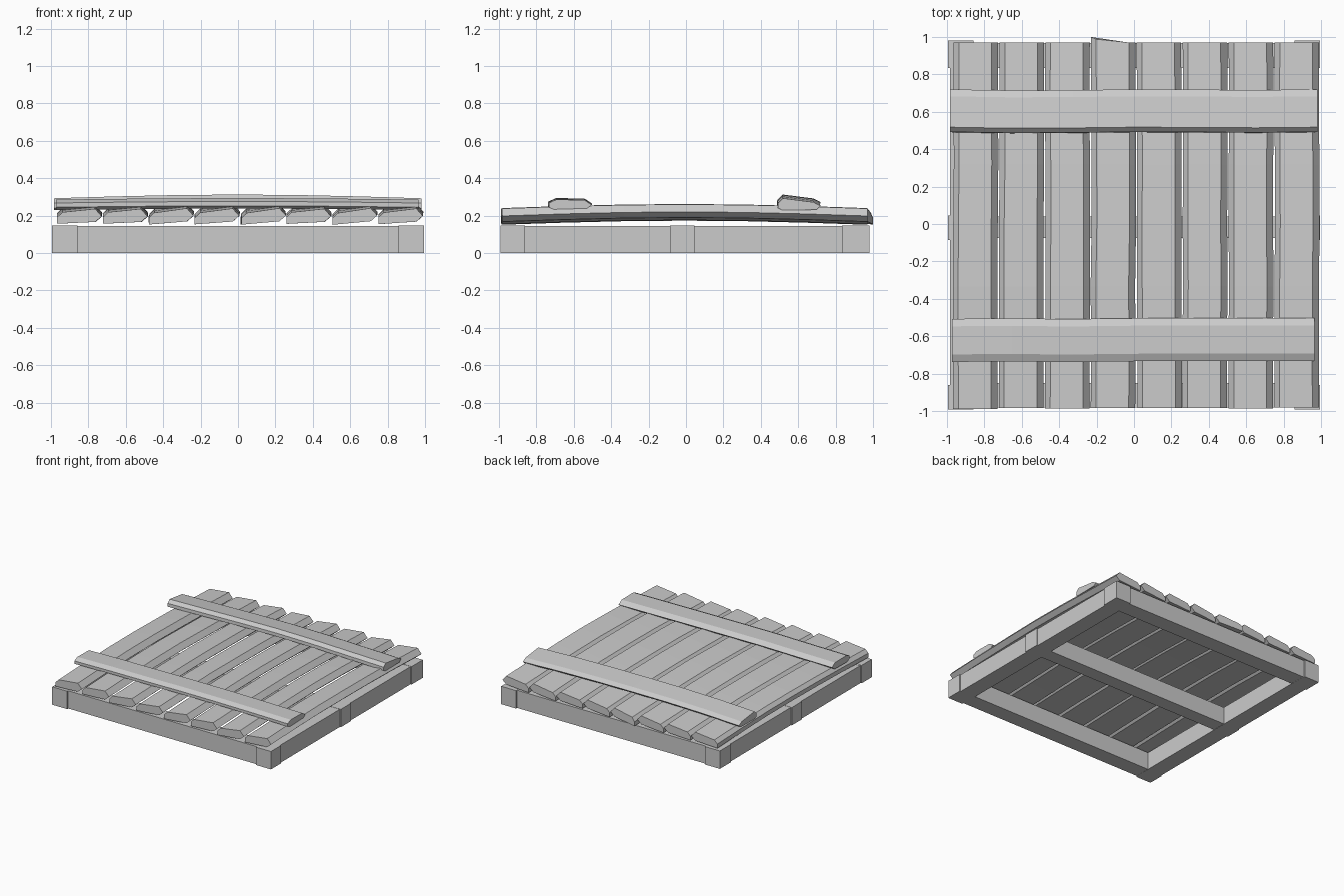
import bpy, bmesh, math, random
from mathutils import Vector

random.seed(4)
old = bpy.data.objects.get("Cube")
if old:
    bpy.data.objects.remove(old)

wood = bpy.data.materials.new("pale_grey_wood")
wood.use_nodes = True
GREY = (0.6, 0.6, 0.6, 1)
wood.diffuse_color = GREY
wood.node_tree.nodes["Principled BSDF"].inputs["Base Color"].default_value = GREY


def finish(name, bm):
    bmesh.ops.recalc_face_normals(bm, faces=bm.faces)
    mesh = bpy.data.meshes.new(name)
    bm.to_mesh(mesh)
    bm.free()
    mesh.materials.append(wood)
    obj = bpy.data.objects.new(name, mesh)
    bpy.context.collection.objects.link(obj)
    return obj


def box(name, x0, x1, y0, y1, z0, z1):
    bm = bmesh.new()
    bmesh.ops.create_cube(bm, size=1)
    for v in bm.verts:
        v.co = Vector(((x0 + x1) / 2 + v.co.x * (x1 - x0),
                       (y0 + y1) / 2 + v.co.y * (y1 - y0),
                       (z0 + z1) / 2 + v.co.z * (z1 - z0)))
    return finish(name, bm)


def board(name, profile, start, end, bow, along_x, wobble=0.003, tweak=None):
    """Sweep a (across, height) profile along an axis, bowed upward mid-length."""
    bm = bmesh.new()
    rings = []
    steps = 6
    for i in range(steps + 1):
        t = i / steps
        lift = bow * math.sin(math.pi * t)
        drift = random.uniform(-wobble, wobble)
        ring = []
        for k, (across, height) in enumerate(profile):
            a, z = across + drift, height + lift
            length = start + (end - start) * t
            if tweak:
                a, length, z = tweak(i, k, a, length, z)
            ring.append(bm.verts.new((length, a, z) if along_x else (a, length, z)))
        rings.append(ring)
    n = len(profile)
    for r, s in zip(rings, rings[1:]):
        for k in range(n):
            bm.faces.new((r[k], r[(k + 1) % n], s[(k + 1) % n], s[k]))
    bm.faces.new(rings[0])
    bm.faces.new(rings[-1])
    return finish(name, bm)


# Frame rails and cross beam
for side, s in (("left", 1), ("right", -1)):
    x = sorted((s * 0.985, s * 0.85))
    box(side + "_rail", *x, -0.97, 0.96, 0.0, 0.145)
for end, y0, y1 in (("front", -0.98, -0.85), ("back", 0.835, 0.968)):
    box(end + "_rail", -0.97, 0.97, y0, y1, 0.001, 0.146)
box("middle_beam", -0.96, 0.96, -0.075, 0.04, 0.002, 0.145)

# Slightly proud corner posts and mid blocks
for side, s in (("left", 1), ("right", -1)):
    x = sorted((s * 0.994, s * 0.858))
    for end, y0, y1 in (("front", -0.992, -0.86), ("back", 0.835, 0.98)):
        box(f"{end}_{side}_post", *x, y0, y1, 0.0, 0.147)
    box(side + "_mid_block", *x, -0.085, 0.045, 0.0, 0.147)

# Eight tilted deck planks with bevelled edges
PLANK = [(-0.118, 0.155), (-0.118, 0.19), (-0.09, 0.217), (0.085, 0.238),
         (0.12, 0.198), (0.085, 0.168)]


def splintered_corner(i, k, a, length, z):
    if i == 6 and k in (0, 1, 2):
        length += 0.03 if k < 2 else 0.018
    return a, length, z


for n in range(8):
    cx = -0.848 + n * 0.2455
    tilt = random.uniform(-0.03, 0.03)
    shape = [(cx + a, z + a * tilt) for a, z in PLANK]
    board(f"plank_{n + 1}", shape, -0.985 + random.uniform(-0.004, 0.004),
          0.97, 0.022, False, tweak=splintered_corner if n == 3 else None)

# Two battens across the planks
FRONT = [(-0.735, 0.245), (-0.735, 0.268), (-0.695, 0.286), (-0.545, 0.284),
         (-0.505, 0.258), (-0.54, 0.232), (-0.70, 0.23)]
BACK = [(0.488, 0.242), (0.49, 0.268), (0.515, 0.293), (0.68, 0.272),
        (0.717, 0.252), (0.695, 0.232), (0.51, 0.23)]
board("front_batten", FRONT, -0.972, 0.965, 0.008, True)
board("back_batten", BACK, -0.985, 0.98, 0.02, True)
